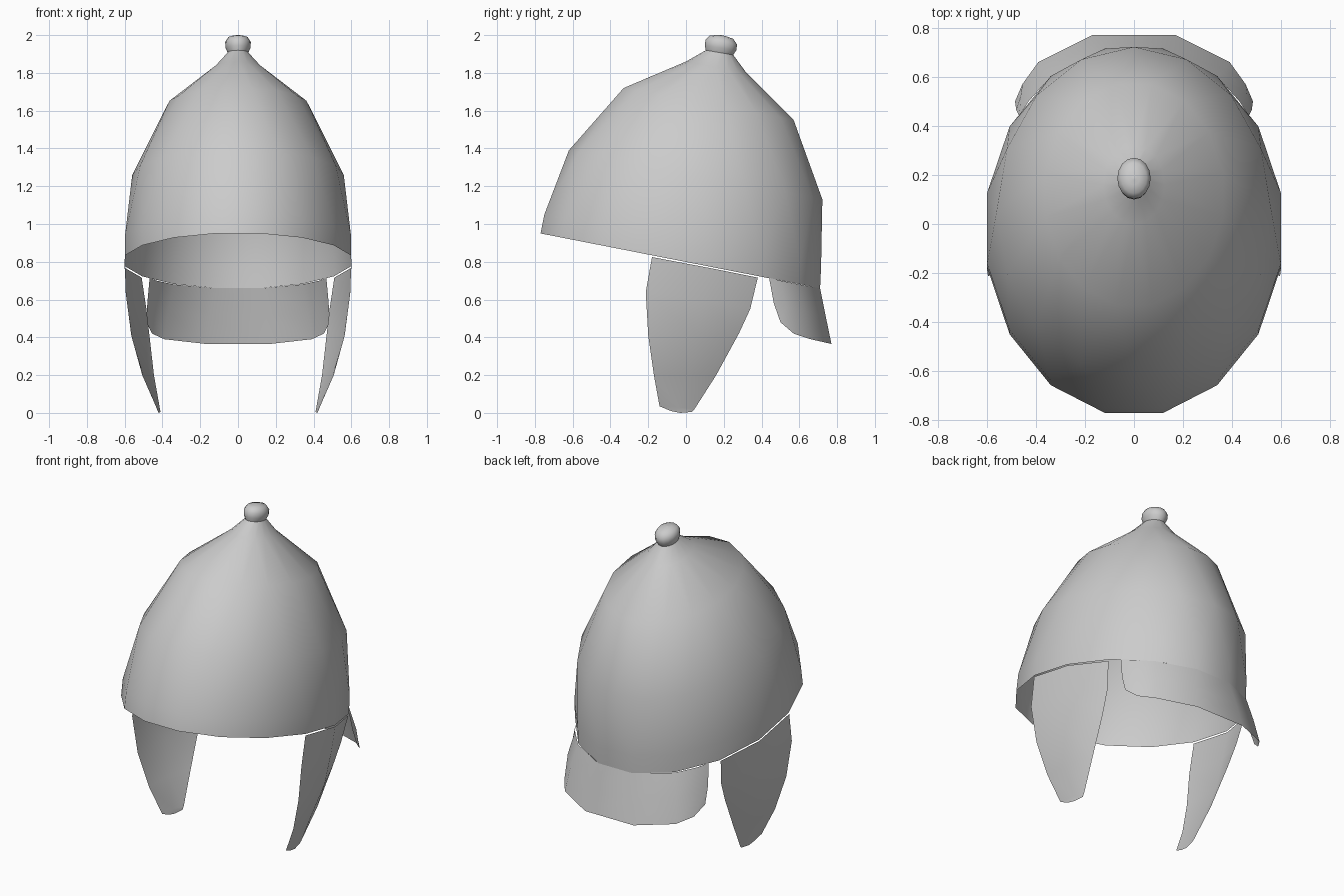
import bpy
from math import sin, cos, pi

SIDES = 16


def make_object(name, verts, faces):
    mesh = bpy.data.meshes.new(name)
    mesh.from_pydata(verts, [], faces)
    mesh.polygons.foreach_set("use_smooth", [True] * len(mesh.polygons))
    mesh.update()
    obj = bpy.data.objects.new(name, mesh)
    bpy.context.collection.objects.link(obj)
    return obj


def tilted_loft(name, rings):
    """Loft tilted ellipses: (front y, front z, back y, back z, half width, half-step)."""
    verts, faces = [], []
    for fy, fz, by, bz, w, off in rings:
        k = 0.5 / (cos(pi / SIDES) if off else 1)
        for i in range(SIDES):
            a = 2 * pi * (i + off) / SIDES
            verts.append((w * sin(a), (fy + by) / 2 + (fy - by) * k * cos(a),
                          (fz + bz) / 2 + (fz - bz) * k * cos(a)))
    for r in range(len(rings) - 1):
        o0, o1 = rings[r][5], rings[r + 1][5]
        shift = 1 if o0 > o1 else 0
        for i in range(SIDES):
            a0 = r * SIDES + (i - shift) % SIDES
            a1 = r * SIDES + (i - shift + 1) % SIDES
            b0 = (r + 1) * SIDES + i
            b1 = (r + 1) * SIDES + (i + 1) % SIDES
            if o0 == o1:
                faces.append((a0, a1, b1, b0))
            else:
                faces += [(a0, a1, b0), (a1, b1, b0)]
    return make_object(name, verts, faces), len(rings)


def sheet(name, rows):
    n = len(rows[0])
    faces = [(r * n + c, r * n + c + 1, (r + 1) * n + c + 1, (r + 1) * n + c)
             for r in range(len(rows) - 1) for c in range(n - 1)]
    return make_object(name, [p for row in rows for p in row], faces)


# Open bowl, wide rim tilted down at the back
tilted_loft("helmet_bowl", [
    (-0.77, 0.95, 0.71, 0.66, 0.61, 0.5),
    (-0.75, 1.05, 0.715, 0.77, 0.61, 0.5),
    (-0.62, 1.39, 0.722, 1.13, 0.56, 0),
    (-0.33, 1.72, 0.57, 1.55, 0.37, 0.5),
    (0.0, 1.86, 0.32, 1.80, 0.125, 0),
    (0.105, 1.92, 0.25, 1.895, 0.055, 0),
])

# Knob on the crown
tilted_loft("crown_knob", [
    (0.105, 1.92, 0.25, 1.895, 0.055, 0),
    (0.10, 1.945, 0.267, 1.92, 0.066, 0),
    (0.103, 1.975, 0.27, 1.95, 0.068, 0),
    (0.125, 1.997, 0.25, 1.98, 0.052, 0),
    (0.16, 2.0, 0.21, 1.995, 0.022, 0),
    (0.185, 2.0, 0.185, 2.0, 0.0, 0),
])

# Cheek guards, curved inwards towards the tip
cheek = sheet("cheek_guards", [
    [(0.60, -0.18, 0.825), (0.60, 0.12, 0.768), (0.51, 0.38, 0.716)],
    [(0.595, -0.213, 0.64), (0.59, 0.09, 0.60), (0.485, 0.34, 0.55)],
    [(0.565, -0.20, 0.41), (0.56, 0.07, 0.41), (0.47, 0.28, 0.42)],
    [(0.507, -0.17, 0.20), (0.50, 0.01, 0.20), (0.445, 0.16, 0.20)],
    [(0.435, -0.14, 0.035), (0.428, -0.04, 0.03), (0.413, 0.045, 0.02)],
    [(0.425, -0.08, 0.01), (0.42, -0.03, 0.0), (0.41, 0.03, 0.005)],
])
cheek.modifiers.new("mirror", 'MIRROR').use_mirror_merge = False

# Flared neck guard hanging from the back rim
half_rows = [
    [(0.12, 0.71, 0.66), (0.34, 0.60, 0.68), (0.43, 0.50, 0.70), (0.468, 0.44, 0.715)],
    [(0.15, 0.74, 0.51), (0.37, 0.63, 0.54), (0.46, 0.53, 0.56), (0.48, 0.465, 0.58)],
    [(0.17, 0.77, 0.365), (0.39, 0.66, 0.39), (0.455, 0.57, 0.42), (0.485, 0.50, 0.48)],
]
sheet("neck_guard", [[(-x, y, z) for x, y, z in reversed(row)] + row for row in half_rows])
